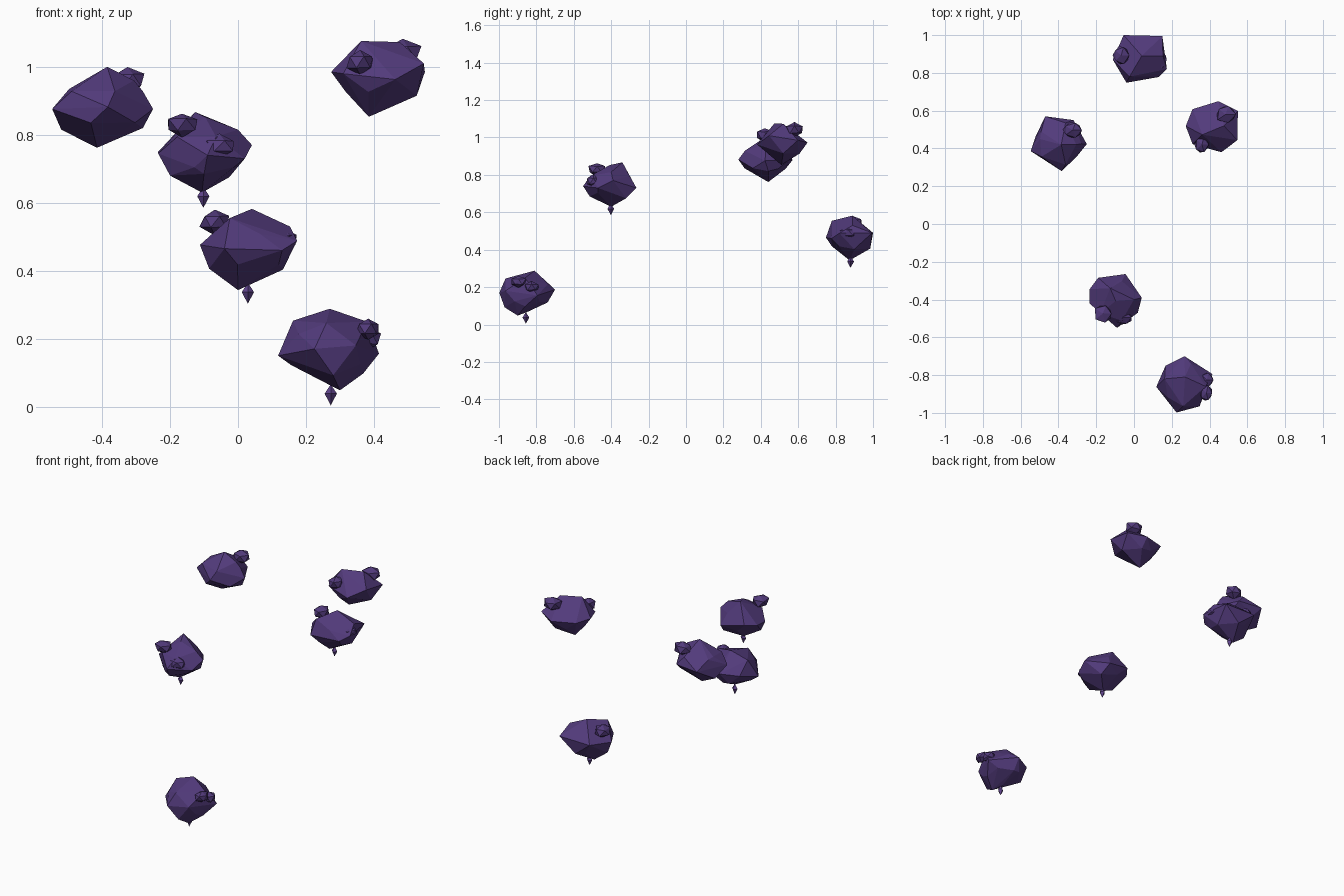
import bpy, bmesh, random
from math import cos, sin, tau
from mathutils import Vector

if "Cube" in bpy.data.objects:
    bpy.data.objects.remove(bpy.data.objects["Cube"])

def material(name, rgb):
    m = bpy.data.materials.new(name)
    m.diffuse_color = (*rgb, 1)
    m.use_nodes = True
    m.node_tree.nodes["Principled BSDF"].inputs["Base Color"].default_value = m.diffuse_color
    return m

stone = material("purple_stone", (0.085, 0.043, 0.20))
gem = material("violet_crystal", (0.12, 0.06, 0.27))

def finish(name, bm, mat):
    bmesh.ops.recalc_face_normals(bm, faces=bm.faces)
    mesh = bpy.data.meshes.new(name)
    bm.to_mesh(mesh)
    bm.free()
    mesh.materials.append(mat)
    bpy.context.collection.objects.link(bpy.data.objects.new(name, mesh))

def hull(name, points, mat):
    bm = bmesh.new()
    for p in points:
        bm.verts.new(p)
    res = bmesh.ops.convex_hull(bm, input=bm.verts)
    junk = {v for v in res["geom_interior"] if isinstance(v, bmesh.types.BMVert)}
    bmesh.ops.delete(bm, geom=list(junk), context='VERTS')
    bmesh.ops.dissolve_limit(bm, angle_limit=0.12, verts=bm.verts, edges=bm.edges)
    finish(name, bm, mat)

def ball(center, size, jitter, rng):
    # points of a jittered icosahedron
    bm = bmesh.new()
    bmesh.ops.create_icosphere(bm, subdivisions=1, radius=1)
    pts = [Vector(center) + Vector(c * s * rng.uniform(1 - jitter, 1 + jitter)
                                   for c, s in zip(v.co, size)) for v in bm.verts]
    bm.free()
    return pts

def boulder(name, corners, fill):
    # main corners plus a slightly smaller ball that rounds out the diagonals
    pts = [Vector(c) / 100 for c in corners]
    lo = [min(p[i] for p in pts) for i in range(3)]
    hi = [max(p[i] for p in pts) for i in range(3)]
    mid = [(a + b) / 2 for a, b in zip(lo, hi)]
    half = [(b - a) / 2 * fill for a, b in zip(lo, hi)]
    hull(name, pts + ball(mid, half, 0.04, random.Random(3)), stone)

def pebble(name, center, size, seed):
    hull(name, ball(center, size, 0.14, random.Random(seed)), stone)

def crystal(name, x, y, z):
    # small hanging double pyramid
    bm = bmesh.new()
    ring = [bm.verts.new((x + 0.018 * cos(tau * i / 4), y + 0.018 * sin(tau * i / 4), z + 0.034))
            for i in range(4)]
    for tip in (bm.verts.new((x, y, z)), bm.verts.new((x, y, z + 0.062))):
        for i in range(4):
            bm.faces.new((ring[i], ring[(i + 1) % 4], tip))
    finish(name, bm, gem)

# Boulders: corners in hundredths of a unit
boulder("left_boulder", [
    (-38.5, 42, 100), (-49.7, 45, 93.5), (-30.6, 42, 96), (-47, 57, 88), (-32, 55, 88),
    (-25, 42.3, 87.6), (-38.3, 28, 88.2), (-54.7, 38.6, 87.6), (-52, 46.5, 81.5),
    (-41.5, 44, 76.2), (-28, 44, 82)], 0.88)
boulder("centre_boulder", [
    (-12.6, -34, 86.7), (0, -40, 81.5), (4.1, -39, 77), (2, -47, 73), (-2.6, -32, 67.5),
    (-10.6, -40, 63), (-20, -43, 68), (-23.5, -42, 74.5), (-23.5, -34.5, 75),
    (-19, -28.5, 76), (-4.5, -26.5, 73), (-9, -55, 74), (-10, -51.5, 68.5), (-11, -50, 79)], 0.85)
boulder("back_boulder", [
    (4.1, 89, 58.2), (-2.4, 78, 55.5), (15.3, 89, 53), (17.4, 82, 48.8), (13.2, 90, 40.3),
    (0, 87.5, 34.3), (-8.5, 87, 40.6), (-11.2, 87, 47.6), (-4, 74.8, 46.5), (13, 77.8, 46),
    (-5.5, 100, 49), (15, 99.5, 49), (5, 98.5, 40.6)], 0.85)
boulder("front_boulder", [
    (27, -81, 28.8), (16.2, -82, 25.3), (11.8, -86.2, 15), (30, -90, 4.8), (36.8, -86, 9.7),
    (41.5, -79.4, 15.6), (38, -86, 25), (26.7, -70, 18.7), (27, -74, 11.8), (16.7, -75, 18),
    (22.5, -99.8, 17), (34.7, -96.5, 18), (28, -97, 9.2), (26, -96.5, 24.6)], 0.85)
boulder("right_boulder", [
    (36.2, 47.3, 107.6), (47.6, 52, 107.3), (54.7, 44.4, 101), (55, 59.8, 98.5), (52.6, 52, 91.5),
    (38.5, 51, 85.3), (27.4, 51.8, 98.5), (31, 60.8, 98), (44.7, 65, 97.3), (31, 42.3, 98),
    (46.3, 38, 96.3), (45, 60.7, 91.4)], 0.78)

# Pebbles stuck to the boulders
pebbles = {
    "left": [((-0.325, 0.497, 0.962), (0.055, 0.045, 0.040))],
    "centre": [((-0.165, -0.475, 0.830), (0.050, 0.050, 0.036)),
               ((-0.055, -0.495, 0.768), (0.050, 0.040, 0.034))],
    "back": [((-0.068, 0.893, 0.545), (0.047, 0.052, 0.037)),
             ((0.140, 0.868, 0.490), (0.036, 0.050, 0.034))],
    "front": [((0.383, -0.895, 0.230), (0.038, 0.042, 0.032)),
              ((0.385, -0.825, 0.200), (0.036, 0.042, 0.032))],
    "right": [((0.360, 0.420, 1.015), (0.044, 0.044, 0.038)),
              ((0.485, 0.580, 1.042), (0.055, 0.050, 0.040))]}
for side, stones in pebbles.items():
    for i, (center, size) in enumerate(stones, 1):
        pebble(f"{side}_pebble_{i}", center, size, i * 7 + len(side))

# Crystals hanging under three boulders
crystal("centre_crystal", -0.102, -0.402, 0.585)
crystal("back_crystal", 0.029, 0.880, 0.303)
crystal("front_crystal", 0.273, -0.856, 0.004)
